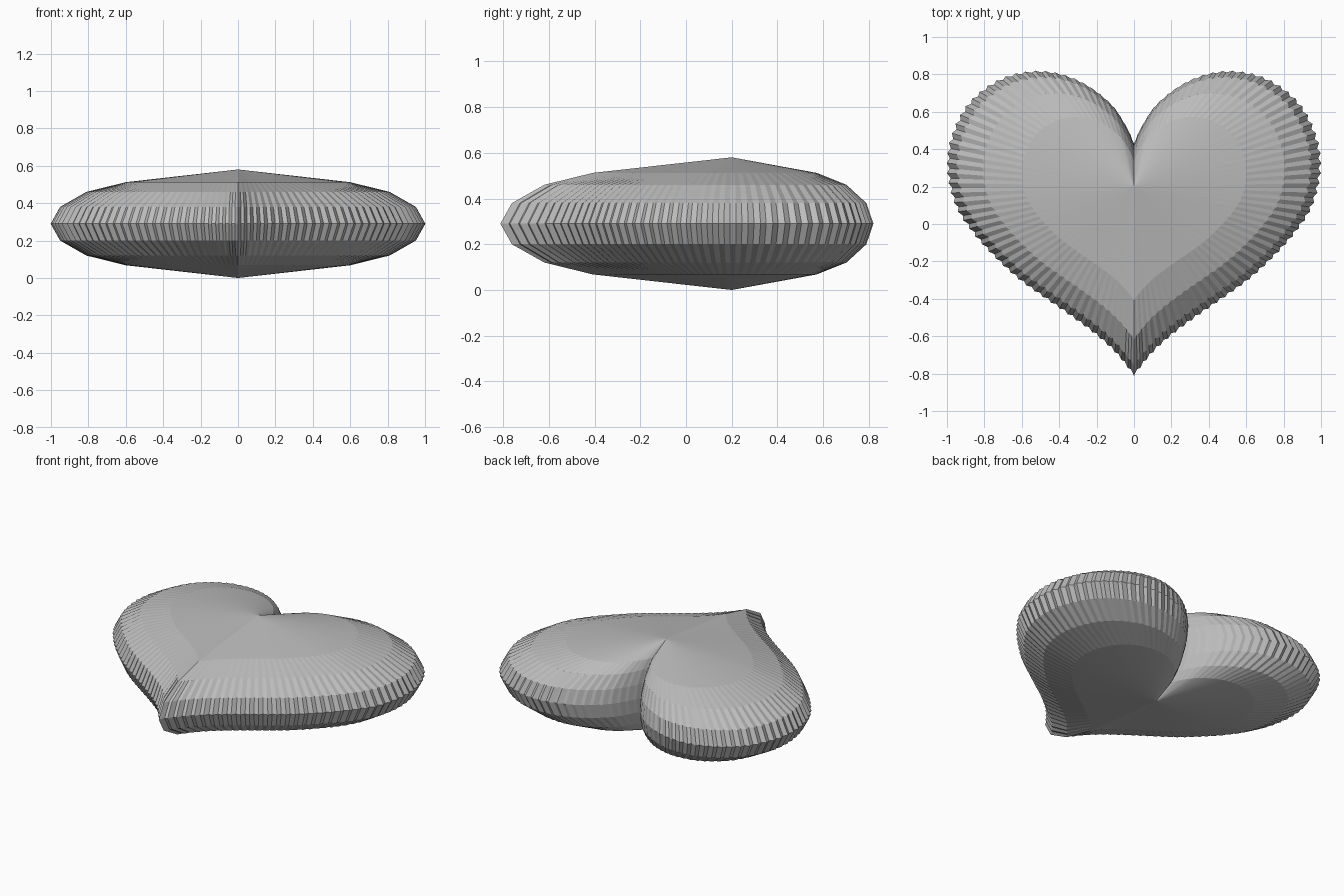
import bpy, bmesh
from mathutils import Vector

if "Cube" in bpy.data.objects:
    bpy.data.objects.remove(bpy.data.objects["Cube"])

# Right half of the heart outline, notch to tip
HALF = [(0, .43), (.04, .52), (.13, .65), (.30, .77), (.5, .82), (.71, .78), (.885, .65),
        (.982, .46), (1, .28), (.958, .1), (.87, -.04), (.755, -.17), (.62, -.295),
        (.475, -.4), (.345, -.49), (.21, -.59), (.1, -.69), (0, -.812)]
APEX_Y, MID, TEETH = .2, .29, 56
# Cross-section: outline scale, height above the middle, pleat depth
RINGS = [(.6, -.222, .002), (.81, -.17, .013), (.95, -.09, .016), (1, 0, .016),
         (.95, .09, .016), (.81, .17, .013), (.6, .222, .002)]


def smooth_path(pts, steps=24):
    """Catmull-Rom curve through the points."""
    p = [Vector(q) for q in pts]
    p = [2 * p[0] - p[1]] + p + [2 * p[-1] - p[-2]]
    out = []
    for a, b, c, d in zip(p, p[1:], p[2:], p[3:]):
        for i in range(steps):
            t = i / steps
            out.append(.5 * (2 * b + (c - a) * t + (2 * a - 5 * b + 4 * c - d) * t * t
                             + (3 * b - a - 3 * c + d) * t ** 3))
    return out + [p[-2]]


def resample(path, n):
    """n + 1 points evenly spaced along the path."""
    dist = [0]
    for a, b in zip(path, path[1:]):
        dist.append(dist[-1] + (b - a).length)
    out, j = [], 0
    for i in range(n + 1):
        s = dist[-1] * i / n
        while j < len(path) - 2 and dist[j + 1] < s:
            j += 1
        out.append(path[j].lerp(path[j + 1], (s - dist[j]) / (dist[j + 1] - dist[j])))
    return out


# Full outline, measured from the apex
half = resample(smooth_path(HALF), 2 * TEETH)
loop = half + [Vector((-p.x, p.y)) for p in half[-2:0:-1]]
centre = Vector((0, APEX_Y))
loop = [p - centre for p in loop]

# Heart body: stacked pleated outlines closed by a shallow cone on each side
bm = bmesh.new()
rings = []
for s, h, depth in RINGS:
    ring = []
    for i, p in enumerate(loop):
        q = p * s * (1 - depth * (i % 2))
        ring.append(bm.verts.new((q.x, q.y + APEX_Y, MID + h)))
    rings.append(ring)
bottom = bm.verts.new((0, APEX_Y, 0))
top = bm.verts.new((0, APEX_Y, 2 * MID))
n = len(loop)
for i in range(n):
    j = (i + 1) % n
    for lo, hi in zip(rings, rings[1:]):
        bm.faces.new((lo[i], lo[j], hi[j], hi[i]))
    bm.faces.new((bottom, rings[0][j], rings[0][i]))
    bm.faces.new((top, rings[-1][i], rings[-1][j]))
bmesh.ops.recalc_face_normals(bm, faces=bm.faces)
mesh = bpy.data.meshes.new("heart_body")
bm.to_mesh(mesh)
bm.free()
heart = bpy.data.objects.new("heart_body", mesh)
bpy.context.collection.objects.link(heart)

mat = bpy.data.materials.new("plain grey")
mat.diffuse_color = (.5, .5, .5, 1)
mat.use_nodes = True
mat.node_tree.nodes["Principled BSDF"].inputs["Base Color"].default_value = mat.diffuse_color
mesh.materials.append(mat)
